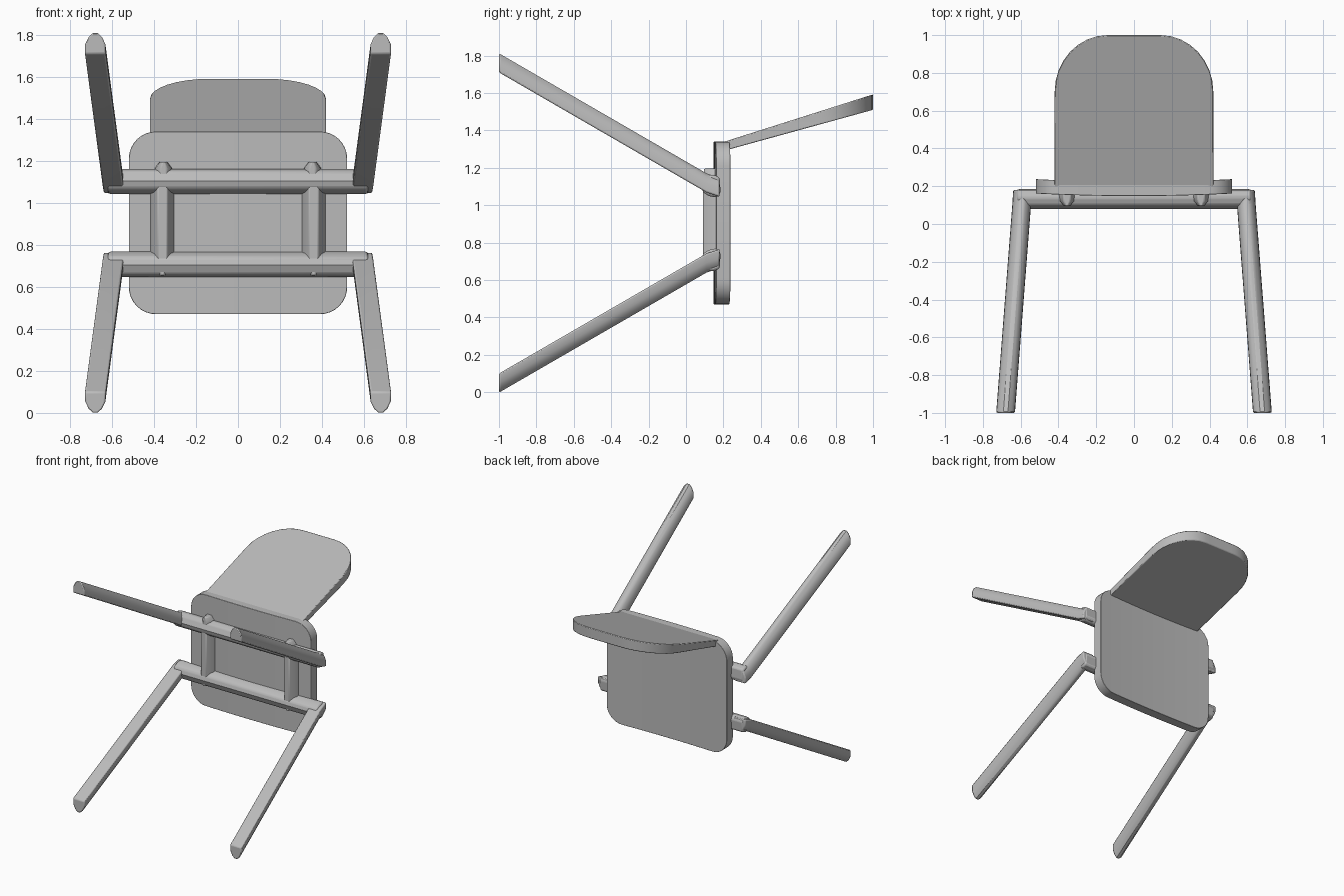
import bpy, bmesh, math

if "Cube" in bpy.data.objects:
    bpy.data.objects.remove(bpy.data.objects["Cube"], do_unlink=True)

GREY = (0.5, 0.5, 0.5, 1)
mat = bpy.data.materials.new("plain_grey")
mat.use_nodes = True
mat.diffuse_color = GREY
mat.node_tree.nodes["Principled BSDF"].inputs["Base Color"].default_value = GREY

MID = 0.905  # height of the plane between the front and rear leg frames


def finish(name, bm, bevel, segments=2):
    """Turn a bmesh into a bevelled, smooth shaded object."""
    bmesh.ops.recalc_face_normals(bm, faces=bm.faces)
    me = bpy.data.meshes.new(name)
    bm.to_mesh(me)
    bm.free()
    ob = bpy.data.objects.new(name, me)
    bpy.context.collection.objects.link(ob)
    me.materials.append(mat)
    mod = ob.modifiers.new("soft_edges", 'BEVEL')
    mod.width = bevel
    mod.segments = segments
    mod.limit_method = 'ANGLE'
    mod.angle_limit = math.radians(40)
    bpy.ops.object.select_all(action='DESELECT')
    ob.select_set(True)
    bpy.context.view_layer.objects.active = ob
    bpy.ops.object.shade_smooth_by_angle(angle=math.radians(35))
    return ob


def loft(name, rings, bevel):
    """Skin a list of rings of points and cap both ends."""
    bm = bmesh.new()
    loops = [[bm.verts.new(p) for p in ring] for ring in rings]
    n = len(loops[0])
    for a, b in zip(loops, loops[1:]):
        for i in range(n):
            j = (i + 1) % n
            bm.faces.new((a[i], a[j], b[j], b[i]))
    bm.faces.new(loops[0])
    bm.faces.new(loops[-1])
    return finish(name, bm, bevel)


def panel(name, half, corner_x, corner_v, low, high, place, round_low, bevel):
    """Rounded board made of columns; place(x, v, side) gives the point."""
    arc = [corner_x * math.sin(math.pi / 2 * i / 8) for i in range(9)]
    flat = half - corner_x
    right = [flat * i / 4 for i in range(1, 4)] + [flat + a for a in arc]
    rings = []
    for x in [-r for r in reversed(right)] + [0] + right:
        t = max(0, abs(x) - flat) / corner_x
        cut = corner_v * (1 - math.sqrt(max(0, 1 - t * t)))
        v0, v1 = low + (cut if round_low else 0), high - cut
        rings.append([place(x, v0, 0), place(x, v1, 0), place(x, v1, 1), place(x, v0, 1)])
    return loft(name, rings, bevel)


# Seat: gently dished board standing on edge
panel("seat", 0.52, 0.13, 0.13, 0.47, 1.34,
      lambda x, v, s: (x, 0.148 + 0.05 * x * x + 0.076 * s, v), True, 0.022)

# Backrest: rounded board leaning away, thicker towards its free end
panel("backrest", 0.42, 0.28, 0.30, 0.19, 1.0,
      lambda x, v, s: (x, v, (1.29 + 0.275 * (v - 0.2)) if s == 0
                       else (1.338 + 0.318 * (v - 0.2))), False, 0.025)

# D shaped leg section: flat towards the middle, rounded outwards
LEG = [(-0.05, 0.05), (0.05, 0.05), (0.048, 0.0), (0.032, -0.034),
       (0.012, -0.052), (-0.012, -0.052), (-0.032, -0.034), (-0.048, 0.0)]
# Cross bar section in depth and height
BAR = [(0.08, 0.705), (0.10, 0.66), (0.14, 0.645), (0.18, 0.66),
       (0.185, 0.745), (0.165, 0.77), (0.12, 0.76), (0.09, 0.74)]


def flip(z, upper):
    return 2 * MID - z if upper else z


for frame, upper in (("front", False), ("rear", True)):
    # Splayed legs
    for side, sx in (("left", 1), ("right", -1)):
        rings = []
        for x, y, z in ((0.68, -1, 0.05), (0.594, 0.11, 0.692), (0.59, 0.18, 0.715)):
            rings.append([(sx * (x + dx), y, flip(z + dz, upper)) for dx, dz in LEG])
        loft(f"{frame}_{side}_leg", rings, 0.008)
    # Bar joining the two legs
    loft(f"{frame}_cross_bar",
         [[(x, y, flip(z, upper)) for y, z in BAR] for x in (-0.62, 0.62)], 0.012)

# Rails under the seat, with a small stub past the rear bar
RAIL = [(-0.058, 0.165), (-0.05, 0.135), (-0.022, 0.09),
        (0.022, 0.09), (0.05, 0.135), (0.058, 0.165)]
STUB = [(-0.042, 0.16), (-0.036, 0.12), (-0.015, 0.095),
        (0.015, 0.095), (0.036, 0.12), (0.042, 0.16)]
for side, sx in (("left", 1), ("right", -1)):
    loft(f"{side}_rail",
         [[(sx * 0.36 + dx, y, z) for dx, y in RAIL] for z in (0.68, 1.13)], 0.006)
    loft(f"{side}_rail_stub",
         [[(sx * 0.355 + dx * k, y, z) for dx, y in STUB]
          for z, k in ((1.1, 1), (1.165, 1), (1.195, 0.45))], 0.006)
    loft(f"{side}_rail_foot",
         [[(sx * 0.36 + dx * k, y, z) for dx, y in STUB]
          for z, k in ((0.7, 1), (0.655, 0.6))], 0.006)
